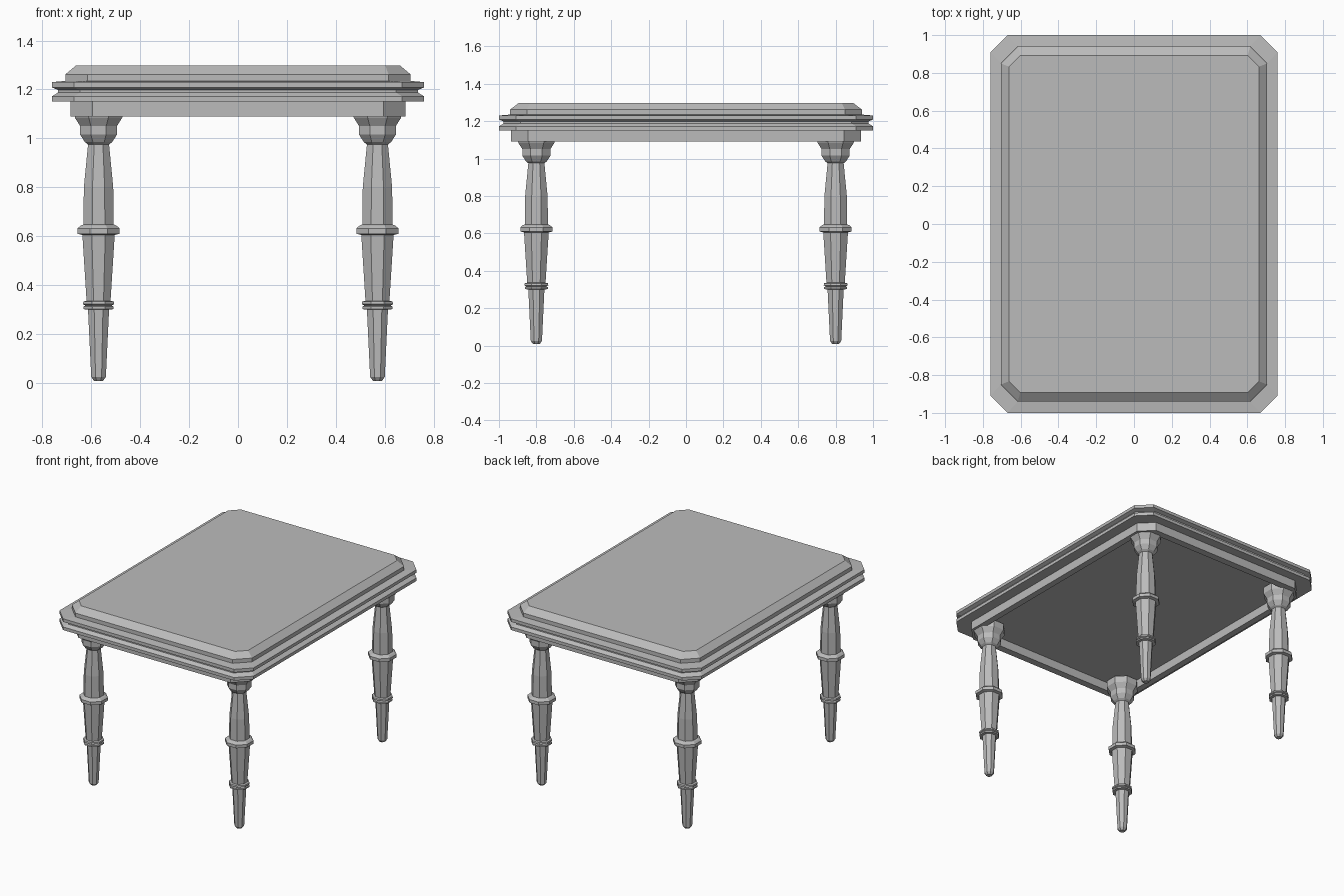
import bpy, bmesh, math

cube = bpy.data.objects.get("Cube")
if cube:
    bpy.data.objects.remove(cube, do_unlink=True)

GREY = (0.5, 0.5, 0.5, 1.0)
mat = bpy.data.materials.new("plain grey")
mat.use_nodes = True
mat.diffuse_color = GREY
mat.node_tree.nodes["Principled BSDF"].inputs["Base Color"].default_value = GREY


def loft(name, rings, location=(0, 0, 0)):
    """Join rings of points into a closed, flat-faced solid."""
    bm = bmesh.new()
    loops = [[bm.verts.new(p) for p in ring] for ring in rings]
    n = len(loops[0])
    for low, high in zip(loops, loops[1:]):
        for i in range(n):
            j = (i + 1) % n
            bm.faces.new((low[i], low[j], high[j], high[i]))
    bm.faces.new(loops[0][::-1])
    bm.faces.new(loops[-1])
    bmesh.ops.recalc_face_normals(bm, faces=bm.faces)
    mesh = bpy.data.meshes.new(name)
    bm.to_mesh(mesh)
    bm.free()
    mesh.materials.append(mat)
    obj = bpy.data.objects.new(name, mesh)
    obj.location = location
    bpy.context.collection.objects.link(obj)
    return obj


def clipped_rectangle(x, y, cut, z):
    """Rectangle with its four corners cut off."""
    a, b = x - cut, y - cut
    return [(x, -b, z), (x, b, z), (a, y, z), (-a, y, z),
            (-x, b, z), (-x, -b, z), (-a, -y, z), (a, -y, z)]


def octagon(radius, z):
    """Eight-sided ring with flat sides facing the axes."""
    r = radius / math.cos(math.pi / 8)
    angles = [math.pi * (k + 0.5) / 4 for k in range(8)]
    return [(r * math.cos(t), r * math.sin(t), z) for t in angles]


# Apron with a recessed underside
apron = [(0.64, 0.885, 0.07, 1.15), (0.64, 0.885, 0.07, 1.09),
         (0.685, 0.935, 0.09, 1.09), (0.685, 0.935, 0.09, 1.16)]
loft("apron", [clipped_rectangle(*r) for r in apron])

# Grooved edge moulding and raised, bevelled top panel
top = [(0.68, 0.93, 0.09, 1.15), (0.76, 1.0, 0.09, 1.15),
       (0.76, 1.0, 0.09, 1.172), (0.735, 0.975, 0.09, 1.188),
       (0.735, 0.975, 0.09, 1.198), (0.76, 1.0, 0.09, 1.208),
       (0.76, 1.0, 0.09, 1.23), (0.705, 0.94, 0.09, 1.235),
       (0.705, 0.94, 0.09, 1.262), (0.662, 0.893, 0.06, 1.298)]
loft("table_top", [clipped_rectangle(*r) for r in top])

# Turned legs: radius and height from foot to capital
leg = [(0.018, 0.008), (0.03, 0.025), (0.043, 0.3), (0.062, 0.302),
       (0.062, 0.312), (0.054, 0.317), (0.064, 0.322), (0.062, 0.333),
       (0.049, 0.336), (0.066, 0.605), (0.086, 0.61), (0.086, 0.632),
       (0.074, 0.643), (0.062, 0.648), (0.06, 0.8), (0.043, 0.975),
       (0.056, 0.985), (0.075, 1.015), (0.075, 1.05), (0.097, 1.085),
       (0.097, 1.13)]
for side, x in (("left", 0.57), ("right", -0.57)):
    for end, y in (("front", -0.8), ("back", 0.8)):
        loft(f"{end}_{side}_leg", [octagon(*p) for p in leg], (x, y, 0))
